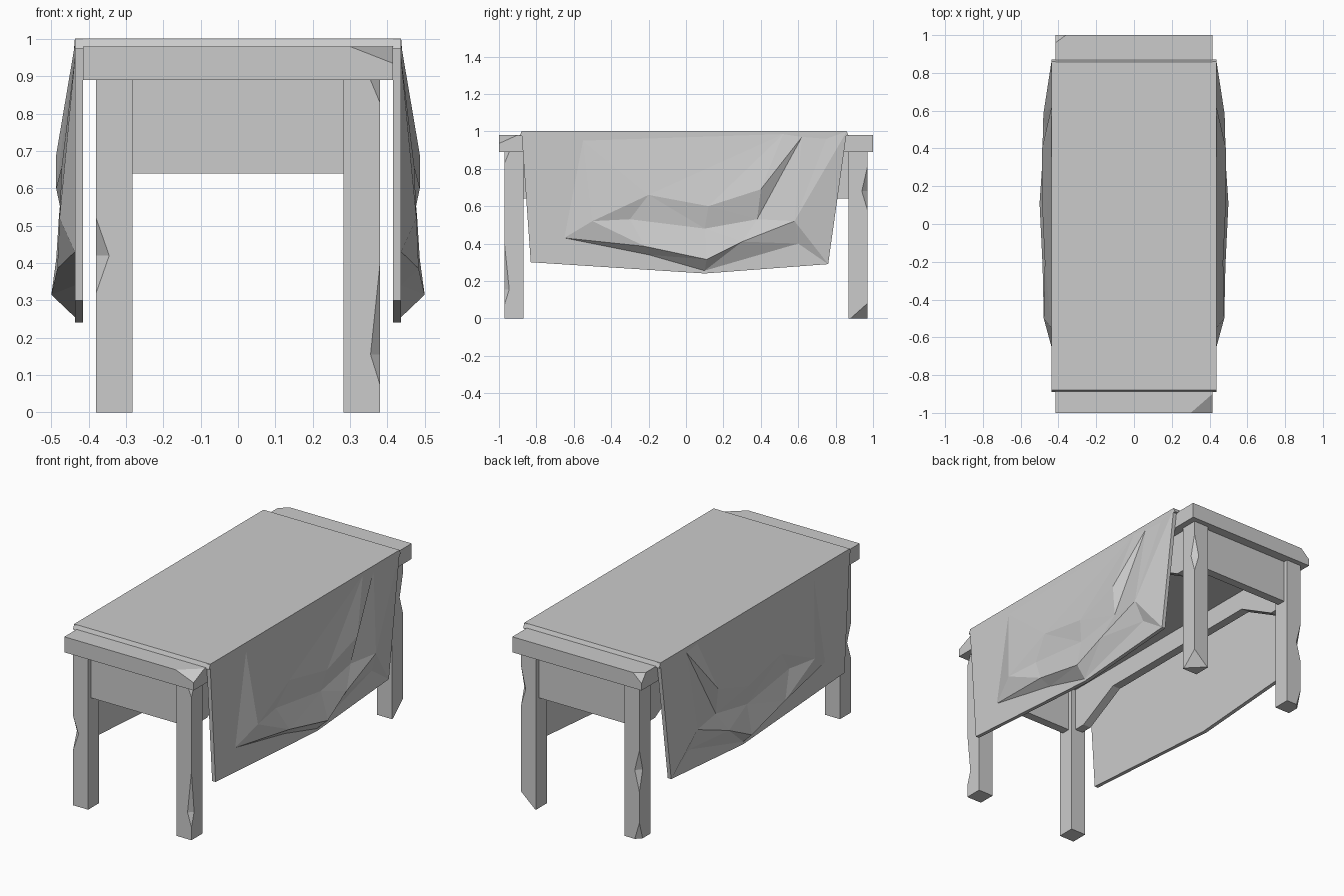
import bpy, bmesh
from mathutils import Vector
from mathutils.geometry import delaunay_2d_cdt

cube = bpy.data.objects.get("Cube")
if cube:
    bpy.data.objects.remove(cube)

grey = bpy.data.materials.new("plain grey")
grey.use_nodes = True
colour = (0.6, 0.6, 0.6, 1)
grey.diffuse_color = colour
grey.node_tree.nodes["Principled BSDF"].inputs["Base Color"].default_value = colour


def make_object(name, bm):
    bmesh.ops.recalc_face_normals(bm, faces=bm.faces)
    mesh = bpy.data.meshes.new(name)
    bm.to_mesh(mesh)
    bm.free()
    mesh.materials.append(grey)
    obj = bpy.data.objects.new(name, mesh)
    bpy.context.collection.objects.link(obj)
    return obj


def box(name, low, high):
    bm = bmesh.new()
    bmesh.ops.create_cube(bm, size=1)
    low, high = Vector(low), Vector(high)
    for v in bm.verts:
        v.co = (low + high) / 2 + v.co * (high - low)
    return make_object(name, bm)


def extrude_face(bm, face, offset):
    result = bmesh.ops.extrude_face_region(bm, geom=[face])
    moved = [g for g in result["geom"] if isinstance(g, bmesh.types.BMVert)]
    bmesh.ops.translate(bm, verts=moved, vec=offset)


def chip(obj, centre, width, depth, up, down):
    """Cut a faceted nick out of an edge with a diamond-shaped cutter."""
    bm = bmesh.new()
    ring = [bm.verts.new(p) for p in
            ((width, 0, 0), (0, depth, 0), (-width, 0, 0), (0, -depth, 0))]
    tips = [bm.verts.new((0, 0, up)), bm.verts.new((0, 0, -down))]
    for i in range(4):
        for tip in tips:
            bm.faces.new((ring[i], ring[(i + 1) % 4], tip))
    cutter = make_object("chip_cutter", bm)
    cutter.hide_render = True
    cutter.location = centre
    bpy.context.view_layer.update()
    mod = obj.modifiers.new("chip", "BOOLEAN")
    mod.operation = "DIFFERENCE"
    mod.solver = "EXACT"
    mod.object = cutter
    bpy.context.view_layer.objects.active = obj
    bpy.ops.object.modifier_apply(modifier=mod.name)
    bpy.data.objects.remove(cutter)


# Table top with two chipped corners
top = box("table_top", (-0.415, -1, 0.89), (0.415, 1, 0.98))
chip(top, (0.415, -1, 0.98), 0.115, 0.1, 0.045, 0.045)
chip(top, (-0.415, 1, 0.98), 0.055, 0.04, 0.05, 0.05)

# Legs, each with nicks on the outer edge: height, depth, up, down
nicks = {
    (-1, -1): [(0.42, 0.035, 0.1, 0.1)],
    (1, -1): [(0.155, 0.025, 0.24, 0.08), (0.89, 0.025, 0.06, 0.06)],
    (1, 1): [(0.68, 0.03, 0.13, 0.1), (0, 0.09, 0.08, 0.08)],
    (-1, 1): [(0.4, 0.03, 0.12, 0.12), (0, 0.03, 0.1, 0.1)],
}
for (sx, sy), cuts in nicks.items():
    name = ("back" if sy > 0 else "front") + ("_left" if sx > 0 else "_right") + "_leg"
    xs = sorted((sx * 0.283, sx * 0.38))
    ys = sorted((sy * 0.87, sy * 0.97))
    leg = box(name, (xs[0], ys[0], 0), (xs[1], ys[1], 0.89))
    for z, d, up, down in cuts:
        chip(leg, (sx * 0.38, sy * 0.97, z), d, d, up, down)

# End aprons
for side, y in (("front", -0.92), ("back", 0.92)):
    box(side + "_apron", (-0.29, y - 0.025, 0.64), (0.29, y + 0.025, 0.89))

# Arched side aprons
half = [(0.88, 0.89), (0.88, 0.64), (0.8, 0.64), (0.55, 0.775)]
arch = half + [(-y, z) for y, z in reversed(half)]
for side, x in (("left", 0.31), ("right", -0.36)):
    bm = bmesh.new()
    face = bm.faces.new([bm.verts.new((x, y, z)) for y, z in arch])
    extrude_face(bm, face, (0.05, 0, 0))
    make_object(side + "_apron", bm)

# Cloth over the top, slightly flared at its ends
cloth = box("cloth_top", (-0.437, -0.89, 0.975), (0.437, 0.87, 1.002))
for v in cloth.data.vertices:
    if v.co.z > 0.99:
        v.co.y -= 0.012 if v.co.y > 0 else -0.012

# Hanging cloth: outline and fold lines as (y, z, bulge)
outline = [(-0.88, 1, 0), (-0.83, 0.3, 0), (0.1, 0.24, 0), (0.76, 0.29, 0), (0.86, 1, 0)]
folds = [
    [(-0.55, 0.95, 0), (-0.2, 0.66, 0.035), (0.12, 0.6, 0.05), (0.4, 0.69, 0.05), (0.52, 0.985, 0)],
    [(-0.3, 0.53, 0.015), (0.1, 0.48, 0.025), (0.38, 0.53, 0.02), (0.62, 0.97, 0)],
    [(-0.5, 0.52, 0.041), (-0.22, 0.385, 0.047), (0.11, 0.315, 0.063),
     (0.3, 0.41, 0.05), (0.58, 0.52, 0.043), (0.75, 0.96, 0)],
    [(-0.65, 0.43, 0), (-0.2, 0.34, 0), (0.1, 0.255, 0), (0.6, 0.4, 0)],
]
points = list(outline)
creases = [(i, (i + 1) % len(outline)) for i in range(len(outline))]
for line in folds:
    first = len(points)
    points += line
    creases += [(i, i + 1) for i in range(first, len(points) - 1)]
flat = [Vector(p[:2]) for p in points]
coords, _, tris, sources, _, _ = delaunay_2d_cdt(flat, creases, [], 0, 1e-5)

for side, s in (("left", 1), ("right", -1)):
    bm = bmesh.new()
    verts = [bm.verts.new((s * (0.437 + (points[src[0]][2] if src else 0)), c.x, c.y))
             for c, src in zip(coords, sources)]
    for tri in tris:
        bm.faces.new([verts[i] for i in tri])
    # Flat inner face and thin rim
    rim = [e for e in bm.edges if e.is_boundary]
    result = bmesh.ops.extrude_edge_only(bm, edges=rim)
    inner = [g for g in result["geom"] if isinstance(g, bmesh.types.BMVert)]
    for v in inner:
        v.co.x = s * 0.415
    bmesh.ops.holes_fill(bm, edges=[e for e in bm.edges if e.is_boundary], sides=0)
    make_object(side + "_hanging_cloth", bm)
